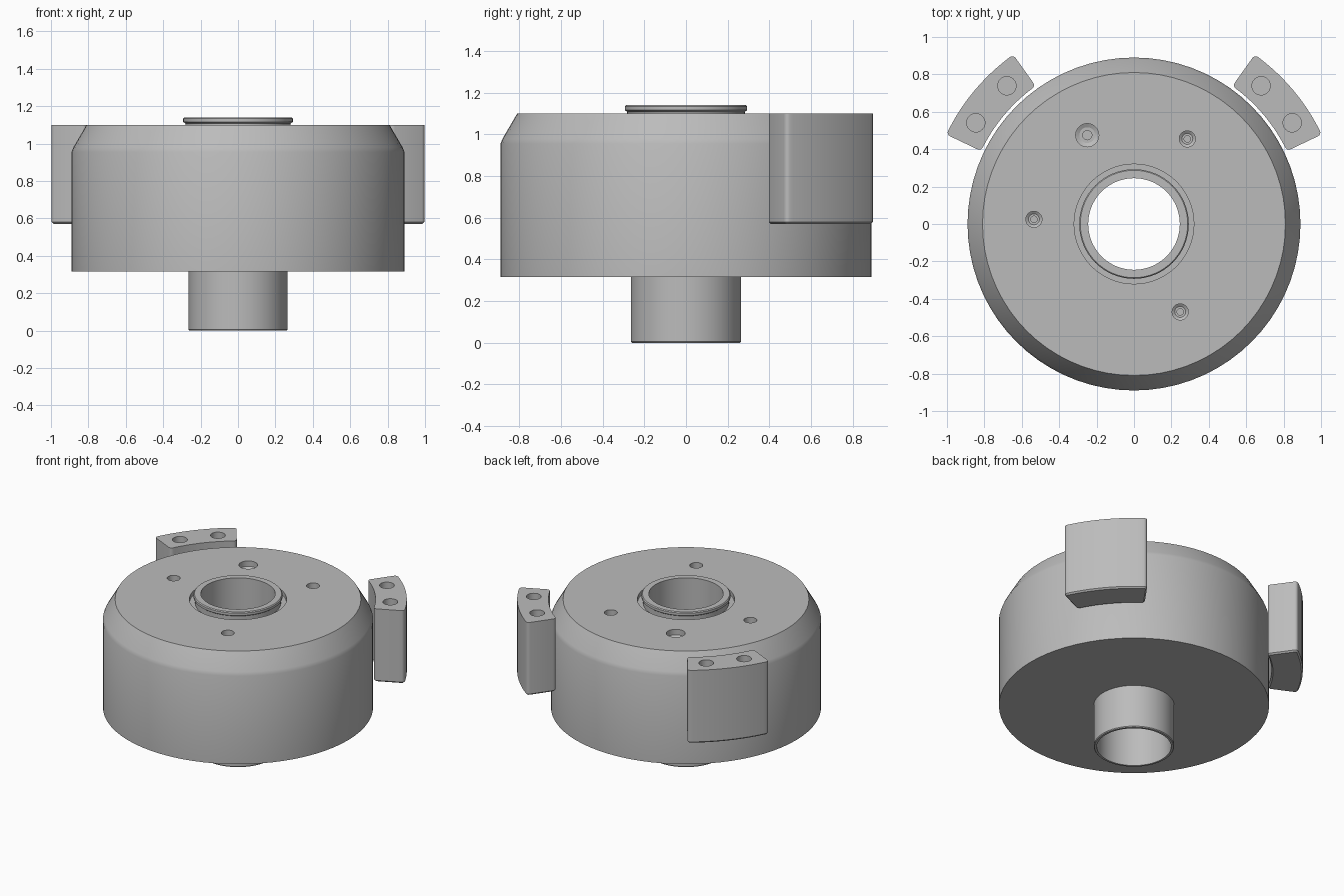
import bpy
import bmesh
from math import radians, sin, cos, tau
from mathutils import Matrix, Vector

if "Cube" in bpy.data.objects:
    bpy.data.objects.remove(bpy.data.objects["Cube"])

GREY = (0.5, 0.5, 0.5, 1)
metal = bpy.data.materials.new("plain grey metal")
metal.use_nodes = True
metal.diffuse_color = GREY
metal.node_tree.nodes["Principled BSDF"].inputs["Base Color"].default_value = GREY


def add_object(name, bm):
    bmesh.ops.recalc_face_normals(bm, faces=bm.faces)
    mesh = bpy.data.meshes.new(name)
    bm.to_mesh(mesh)
    bm.free()
    mesh.materials.append(metal)
    obj = bpy.data.objects.new(name, mesh)
    bpy.context.collection.objects.link(obj)
    return obj


def lathe(bm, profile, sides, centre=(0, 0)):
    """Revolve a closed (radius, z) loop; points on the axis become poles."""
    rings = []
    for r, z in profile:
        count = sides if r > 0 else 1
        rings.append([bm.verts.new((centre[0] + r * cos(tau * i / sides),
                                    centre[1] + r * sin(tau * i / sides), z))
                      for i in range(count)])
    for a, b in zip(rings, rings[1:] + rings[:1]):
        if len(a) == len(b) == 1:
            continue
        for i in range(sides):
            j = (i + 1) % sides
            corners = [a[i % len(a)], a[j % len(a)], b[j % len(b)], b[i % len(b)]]
            bm.faces.new(list(dict.fromkeys(corners)))


def cut(obj, bm):
    """Subtract the given solids and discard the cutter."""
    cutter = add_object("cutter", bm)
    cutter.hide_render = True
    mod = obj.modifiers.new("holes", "BOOLEAN")
    mod.operation, mod.solver, mod.object = "DIFFERENCE", "EXACT", cutter
    activate(obj)
    bpy.ops.object.modifier_apply(modifier=mod.name)
    bpy.data.objects.remove(cutter)


def activate(obj):
    bpy.ops.object.select_all(action="DESELECT")
    obj.select_set(True)
    bpy.context.view_layer.objects.active = obj


def smooth(obj):
    activate(obj)
    bpy.ops.object.shade_smooth_by_angle(angle=radians(25))


TOP = 1.10
BORE = 0.245

# Drum with a chamfered top edge and a groove around the collar
drum_bm = bmesh.new()
lathe(drum_bm, [(0.262, 0.315), (0.89, 0.315), (0.89, 0.955), (0.88, 0.98),
                (0.81, TOP), (0.32, TOP), (0.32, 1.07), (0.262, 1.07)], 72)
drum = add_object("drum_body", drum_bm)

# Stepped screw holes in the drum top
holes = bmesh.new()
for x, y, r in [(-0.25, 0.475, 0.062), (0.285, 0.455, 0.043),
                (-0.535, 0.025, 0.043), (0.247, -0.47, 0.043)]:
    lathe(holes, [(0, TOP + 0.05), (r, TOP + 0.05), (r, TOP - 0.04),
                  (r * 0.68, TOP - 0.05), (r * 0.4, TOP - 0.05),
                  (r * 0.4, TOP - 0.15), (0, TOP - 0.15)], 32, (x, y))
cut(drum, holes)
smooth(drum)

# Hollow centre tube, from the lower spigot up to the raised collar
tube_bm = bmesh.new()
lathe(tube_bm, [(BORE, 0), (0.26, 0), (0.265, 0.006), (0.265, 1.06),
                (0.282, 1.06), (0.282, 1.108), (0.293, 1.116), (0.293, 1.134),
                (0.287, 1.14), (BORE, 1.14)], 64)
smooth(add_object("centre_tube", tube_bm))


# Curved side pads with rounded corners and two blind holes each
def polar(r, angle, z=0.0):
    return Vector((r * cos(radians(angle)), r * sin(radians(angle)), z))


def make_pad(name, middle):
    inner, outer, half, steps = 0.906, 1.112, 14.5, 14
    bottom = 0.57
    angles = [middle - half + 2 * half * i / steps for i in range(steps + 1)]
    bm = bmesh.new()
    outline = [polar(outer, a, bottom) for a in angles]
    outline += [polar(inner, a, bottom) for a in reversed(angles)]
    base = bm.faces.new([bm.verts.new(p) for p in outline])
    raised = bmesh.ops.extrude_face_region(bm, geom=[base])["geom"]
    bmesh.ops.translate(bm, vec=(0, 0, TOP - bottom),
                        verts=[v for v in raised if isinstance(v, bmesh.types.BMVert)])
    bmesh.ops.recalc_face_normals(bm, faces=bm.faces)

    def upright(edge):
        a, b = (v.co for v in edge.verts)
        return abs(a.z - b.z) > 0.1

    corners = [e for e in bm.edges if upright(e) and e.calc_face_angle(0) > radians(45)]
    bmesh.ops.bevel(bm, geom=corners, offset=0.022, segments=4, profile=0.5,
                    affect="EDGES")
    rim = [e for e in bm.edges if all(v.co.z < bottom + 0.001 for v in e.verts)]
    bmesh.ops.bevel(bm, geom=rim, offset=0.01, segments=1, affect="EDGES")
    pad = add_object(name, bm)

    drill = bmesh.new()
    for offset in (-7.4, 7.4):
        x, y, _ = polar(1.004, middle + offset)
        lathe(drill, [(0, TOP + 0.05), (0.049, TOP + 0.05),
                      (0.049, TOP - 0.2), (0, TOP - 0.2)], 32, (x, y))
    cut(pad, drill)
    smooth(pad)


make_pad("left_pad", 40)
make_pad("right_pad", 140)
